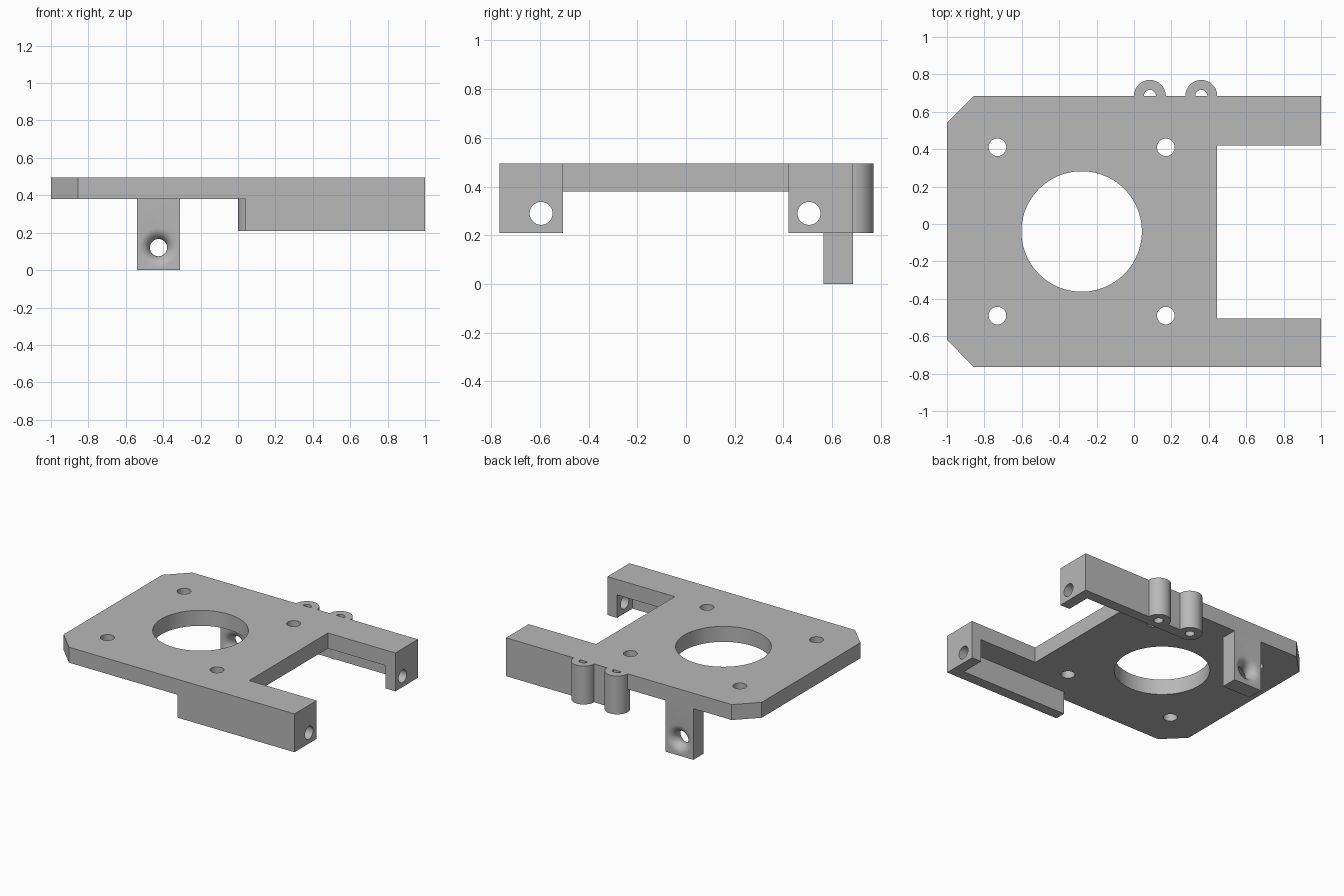
import bpy, bmesh, math
from mathutils import Vector, Matrix

cube = bpy.data.objects.get("Cube")
if cube:
    bpy.data.objects.remove(cube, do_unlink=True)

GREY = (0.48, 0.48, 0.48, 1.0)
grey = bpy.data.materials.new("light_grey")
grey.use_nodes = True
grey.diffuse_color = GREY
grey.node_tree.nodes["Principled BSDF"].inputs["Base Color"].default_value = GREY


def to_object(name, bm):
    bmesh.ops.recalc_face_normals(bm, faces=bm.faces[:])
    mesh = bpy.data.meshes.new(name)
    bm.to_mesh(mesh)
    bm.free()
    mesh.materials.append(grey)
    obj = bpy.data.objects.new(name, mesh)
    bpy.context.scene.collection.objects.link(obj)
    return obj


def prism(name, outline, z0, z1):
    """Extrude an x-y outline from z0 to z1."""
    bm = bmesh.new()
    face = bm.faces.new([bm.verts.new((x, y, z0)) for x, y in outline])
    up = bmesh.ops.extrude_face_region(bm, geom=[face])["geom"]
    verts = [v for v in up if isinstance(v, bmesh.types.BMVert)]
    bmesh.ops.translate(bm, verts=verts, vec=(0, 0, z1 - z0))
    return to_object(name, bm)


def rod(name, centre, radius, length, axis="Z", sides=64):
    bm = bmesh.new()
    turn = Matrix.Rotation(math.pi / 2, 4, "Y") if axis == "X" else Matrix()
    bmesh.ops.create_cone(bm, cap_ends=True, segments=sides, radius1=radius,
                          radius2=radius, depth=length,
                          matrix=Matrix.Translation(centre) @ turn)
    return to_object(name, bm)


def cut(obj, cutter, keep=False):
    """Subtract the cutter, then discard it unless it is a real part."""
    mod = obj.modifiers.new("cut", "BOOLEAN")
    mod.operation, mod.solver, mod.object = "DIFFERENCE", "EXACT", cutter
    bpy.context.view_layer.objects.active = obj
    bpy.ops.object.modifier_apply(modifier=mod.name)
    if not keep:
        bpy.data.objects.remove(cutter, do_unlink=True)


LOW, MID, TOP = 0.21, 0.38, 0.495
FRONT, BACK = -0.765, 0.685
CHAMFER, WALL = 0.145, 0.08
FRONT_IN, BACK_IN, NOTCH = -0.505, 0.42, 0.445

# Mounting plate with two arms and clipped corners
plate = prism("mounting_plate", [
    (-1, FRONT + CHAMFER), (-1 + CHAMFER, FRONT), (1, FRONT), (1, FRONT_IN),
    (NOTCH, FRONT_IN), (NOTCH, BACK_IN), (1, BACK_IN), (1, BACK),
    (-1 + CHAMFER, BACK), (-1, BACK - CHAMFER)], MID, TOP)
cx, cy, pitch = -0.28, -0.04, 0.45
cut(plate, rod("centre_cutter", (cx, cy, MID), 0.322, 1, sides=128))
for sx in (-1, 1):
    for sy in (-1, 1):
        cut(plate, rod("screw_cutter", (cx + sx * pitch, cy + sy * pitch, MID), 0.047, 1))

# Angle-shaped walls under the arms, each with a bored end
parts = [plate]
walls = {}
for side, outer, inner, bore in (("front", FRONT, FRONT_IN, -0.595),
                                 ("back", BACK, BACK_IN, 0.505)):
    web = outer + math.copysign(WALL, inner - outer)
    wall = prism(side + "_arm_wall", [
        (0.04, outer), (1, outer), (1, inner), (1 - WALL, inner),
        (1 - WALL, web), (0.04, web)], LOW, MID)
    cut(wall, rod("bore_cutter", (1, bore, 0.29), 0.047, 0.4, axis="X"))
    walls[side] = wall
    parts.append(wall)

# Tubes on the back edge
for name, x in (("right_tube", 0.085), ("left_tube", 0.36)):
    tube = rod(name, (x, BACK, (LOW + TOP) / 2), 0.085, TOP - LOW)
    cut(tube, rod("tube_cutter", (x, BACK, MID), 0.032, 1))
    cut(walls["back"], rod("tube_cutter", (x, BACK, MID), 0.032, 1))
    cut(tube, plate, keep=True)
    parts.append(tube)

# Hanging guide lug with a rounded-over eye
half = 0.06
lug = prism("guide_lug", [(-0.54, BACK - 2 * half), (-0.31, BACK - 2 * half),
                          (-0.31, BACK), (-0.54, BACK)], 0, MID)
wide = 0.046 + half
profile = [(0, -0.08), (wide, -0.08)]
for i in range(17):
    a = math.pi * (i / 16 - 0.5)
    profile.append((wide - half * math.cos(a), half * math.sin(a)))
profile += [(wide, 0.08), (0, 0.08)]
bm = bmesh.new()
eye = Vector((-0.425, BACK - half, 0.12))
verts = [bm.verts.new(eye + Vector((r, t, 0))) for r, t in profile]
edges = [bm.edges.new(pair) for pair in zip(verts, verts[1:])]
bmesh.ops.spin(bm, geom=verts + edges, cent=eye, axis=(0, 1, 0),
               angle=math.tau, steps=64, use_duplicate=False)
bmesh.ops.remove_doubles(bm, verts=bm.verts[:], dist=0.0001)
cut(lug, to_object("eye_cutter", bm))
parts.append(lug)

# Smooth round surfaces, keep edges sharp
bpy.ops.object.select_all(action="DESELECT")
for part in parts:
    part.select_set(True)
bpy.context.view_layer.objects.active = plate
bpy.ops.object.shade_smooth_by_angle(angle=math.radians(30))
